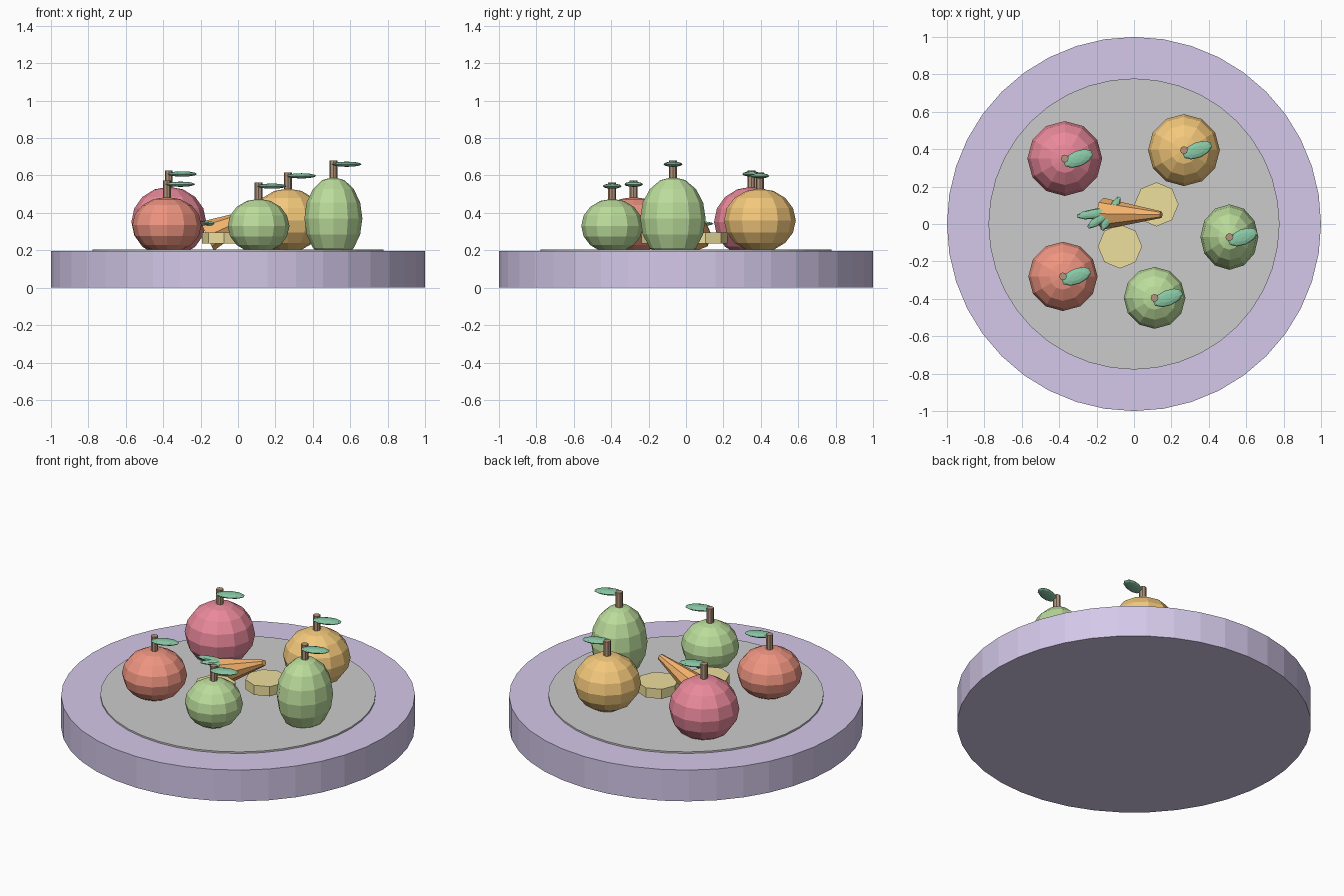
import bpy, math
from mathutils import Vector

if "Cube" in bpy.data.objects:
    bpy.data.objects.remove(bpy.data.objects["Cube"])


def material(name, rgb):
    m = bpy.data.materials.new(name)
    m.diffuse_color = (*rgb, 1)
    m.use_nodes = True
    m.node_tree.nodes["Principled BSDF"].inputs["Base Color"].default_value = m.diffuse_color
    return m


LAVENDER = material("lavender", (0.66, 0.58, 0.82))
CRIMSON = material("crimson", (0.82, 0.25, 0.33))
RED = material("red", (0.86, 0.30, 0.22))
ORANGE = material("orange", (0.90, 0.58, 0.20))
CARROT = material("carrot_orange", (0.90, 0.45, 0.15))
GREEN = material("green", (0.50, 0.72, 0.33))
LEAF = material("leaf_green", (0.25, 0.58, 0.38))
BROWN = material("brown", (0.45, 0.30, 0.20))
YELLOW = material("yellow", (0.85, 0.74, 0.34))


def finish(name, mat):
    o = bpy.context.object
    o.name = name
    if mat:
        o.data.materials.append(mat)
    return o


def cylinder(name, x, y, z0, z1, r, sides, mat):
    bpy.ops.mesh.primitive_cylinder_add(vertices=sides, radius=r, depth=z1 - z0,
                                        location=(x, y, (z0 + z1) / 2))
    return finish(name, mat)


def ellipsoid(name, loc, size, mat, turn=0, segments=12, rings=8):
    bpy.ops.mesh.primitive_uv_sphere_add(segments=segments, ring_count=rings, radius=1,
                                         location=loc, rotation=(0, 0, math.radians(turn)))
    o = finish(name, mat)
    o.scale = size
    return o


# Plate: body, rim band and grey inner disc
cylinder("plate_body", 0, 0, 0, 0.15, 1.0, 40, LAVENDER)
cylinder("plate_rim", 0, 0, 0.15, 0.195, 1.0, 40, LAVENDER)
cylinder("plate_inner_disc", 0, 0, 0.16, 0.205, 0.778, 40, None)


# Fruits, each with a stem and one leaf
def fruit(name, x, y, z, size, mat):
    top = z + size[2]
    ellipsoid(name, (x, y, z), size, mat)
    cylinder(name + "_stem", x, y, top - 0.03, top + 0.087, 0.021, 8, BROWN)
    ellipsoid(name + "_leaf", (x + 0.072, y, top + 0.068), (0.084, 0.042, 0.014),
              LEAF, 22, 10, 6)


fruit("large_apple", -0.37, 0.35, 0.352, (0.20, 0.20, 0.188), CRIMSON)
fruit("small_apple", -0.38, -0.28, 0.335, (0.185, 0.185, 0.15), RED)
fruit("orange", 0.267, 0.395, 0.36, (0.192, 0.192, 0.17), ORANGE)
fruit("green_apple", 0.11, -0.395, 0.33, (0.165, 0.165, 0.145), GREEN)
fruit("pear", 0.51, -0.07, 0.37, (0.155, 0.175, 0.222), GREEN)

# Carrot, leaning up towards its tip
base, tip = Vector((-0.165, 0.055, 0.275)), Vector((0.145, 0.05, 0.418))
axis = tip - base
bpy.ops.mesh.primitive_cone_add(vertices=8, radius1=0.085, radius2=0.018, depth=axis.length,
                                location=(base + tip) / 2,
                                rotation=axis.to_track_quat('Z', 'Y').to_euler())
finish("carrot", CARROT)

# Fan of three carrot leaves
for i, (x, y, turn) in enumerate([(-0.205, 0.055, 8), (-0.165, 0.04, 36), (-0.125, 0.055, 62)]):
    ellipsoid(f"carrot_leaf_{i + 1}", (x, y, 0.342), (0.105, 0.027, 0.014), LEAF, turn, 10, 6)

# Two octagonal slices
for i, (x, y) in enumerate([(0.12, 0.105), (-0.075, -0.12)]):
    cylinder(f"slice_{i + 1}", x, y, 0.235, 0.295, 0.118, 8, YELLOW)
